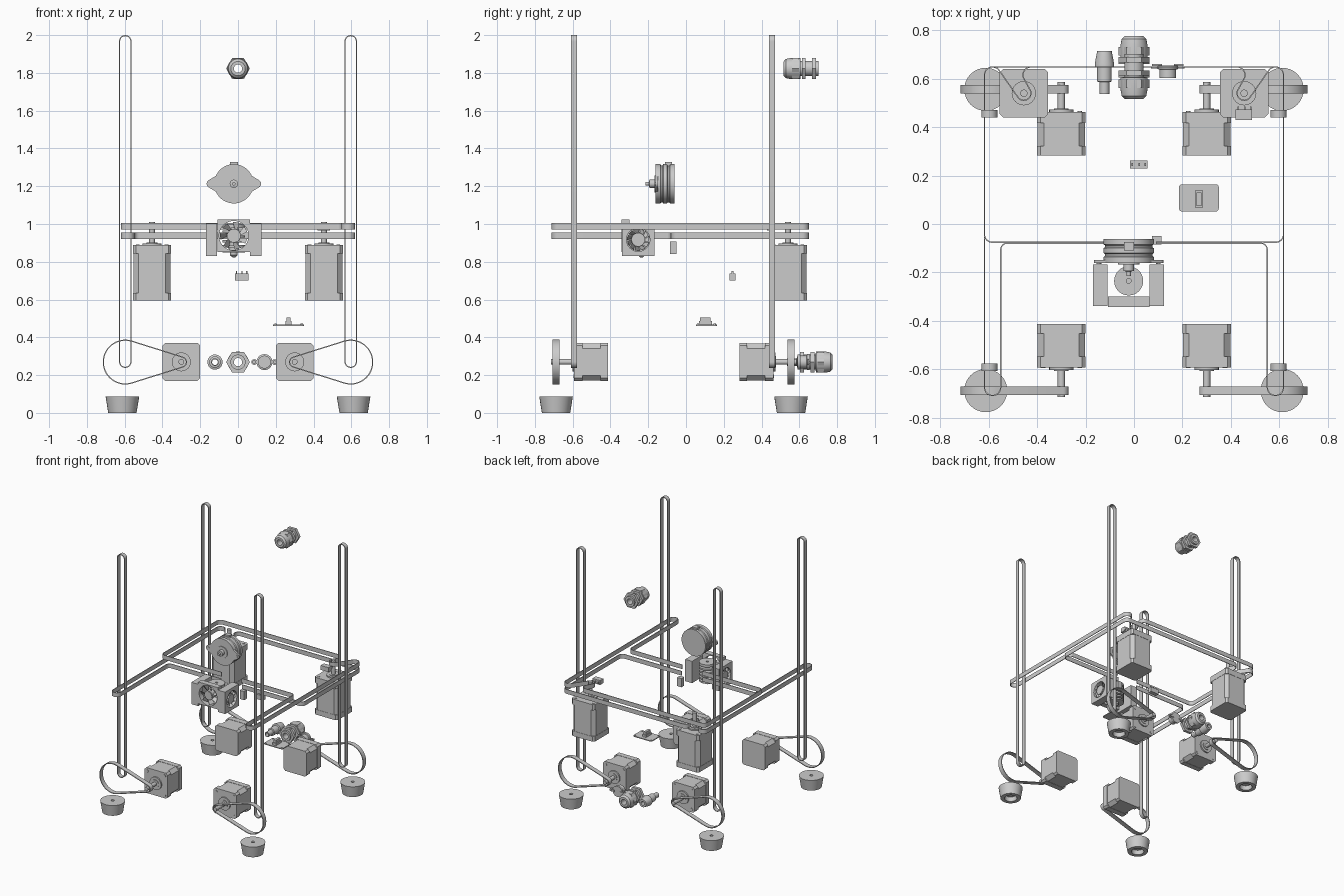
import bpy, bmesh
from math import sin, cos, pi, radians
from mathutils import Matrix, Vector
from mathutils.geometry import convex_hull_2d

if "Cube" in bpy.data.objects:
    bpy.data.objects.remove(bpy.data.objects["Cube"])

# local z points along the named world axis
AXIS = {'Z': Matrix.Identity(4),
        '-Y': Matrix.Rotation(pi / 2, 4, 'X'), 'Y': Matrix.Rotation(-pi / 2, 4, 'X'),
        'X': Matrix.Rotation(pi / 2, 4, 'Y'), '-X': Matrix.Rotation(-pi / 2, 4, 'Y')}


def emit(name, verts, faces, loc=(0, 0, 0), axis='Z'):
    me = bpy.data.meshes.new(name)
    me.from_pydata(verts, [], faces)
    bm = bmesh.new()
    bm.from_mesh(me)
    bmesh.ops.remove_doubles(bm, verts=bm.verts, dist=1e-5)
    bmesh.ops.recalc_face_normals(bm, faces=bm.faces)
    bm.to_mesh(me)
    bm.free()
    ob = bpy.data.objects.new(name, me)
    ob.matrix_world = Matrix.Translation(loc) @ AXIS[axis]
    bpy.context.collection.objects.link(ob)
    return ob


def prism(name, pts, z0, z1, loc=(0, 0, 0), axis='Z'):
    n = len(pts)
    v = [(x, y, z) for z in (z0, z1) for x, y in pts]
    f = [(i, (i + 1) % n, n + (i + 1) % n, n + i) for i in range(n)]
    return emit(name, v, f + [tuple(range(n)), tuple(range(n, 2 * n))], loc, axis)


def box(name, x0, x1, y0, y1, z0, z1):
    return prism(name, [(x0, y0), (x1, y0), (x1, y1), (x0, y1)], z0, z1)


def lathe(name, prof, loc, axis='Z', n=32):
    m, closed = len(prof), prof[0][0] > 0
    v = [(r * cos(2 * pi * i / n), r * sin(2 * pi * i / n), h) for i in range(n) for r, h in prof]
    f = [(i * m + j, i * m + (j + 1) % m, (i + 1) % n * m + (j + 1) % m, (i + 1) % n * m + j)
         for i in range(n) for j in range(m if closed else m - 1)]
    return emit(name, v, f, loc, axis)


def disc(name, r, z0, z1, loc, axis='Z', n=32):
    return lathe(name, [(0, z0), (r, z0), (r, z1), (0, z1)], loc, axis, n)


def ring(name, outer, inner, z0, z1, loc=(0, 0, 0), axis='Z', closed=True):
    n = len(outer)
    v = [(*p, z) for a, b in zip(outer, inner) for p, z in ((a, z0), (b, z0), (b, z1), (a, z1))]
    f = [(i * 4 + j, i * 4 + (j + 1) % 4, (i + 1) % n * 4 + (j + 1) % 4, (i + 1) % n * 4 + j)
         for i in range(n if closed else n - 1) for j in range(4)]
    if not closed:
        f += [(0, 1, 2, 3), tuple(range(4 * n - 4, 4 * n))]
    return emit(name, v, f, loc, axis)


def arc(cx, cy, r, a0, a1, n=12):
    return [(cx + r * cos(radians(a0 + (a1 - a0) * i / n)), cy + r * sin(radians(a0 + (a1 - a0) * i / n)))
            for i in range(n + 1)]


def hull(*circles):
    pts = [Vector(p) for c in circles for p in arc(*c, 0, 360, 48)[:-1]]
    return [tuple(pts[i]) for i in convex_hull_2d(pts)]


def belt(name, pts, z0, z1, loc=(0, 0, 0), axis='Z', closed=True, t=0.006):
    inner, n = [], len(pts)
    for i, p in enumerate(pts):
        a = pts[i - 1] if closed or i else p
        b = pts[(i + 1) % n] if closed or i < n - 1 else p
        d = (Vector(b) - Vector(a)).normalized()
        inner.append((p[0] - d.y * t, p[1] + d.x * t))
    return ring(name, pts, inner, z0, z1, loc, axis, closed)


def chamfered(h, c):
    k = h - c
    return [(h, -k), (h, k), (k, h), (-k, h), (-h, k), (-h, -k), (-k, -h), (k, -h)]


def motor(name, loc, axis, length):
    prism(name + "_front_cap", chamfered(0.1, 0.014), -0.045, 0, loc, axis)
    prism(name + "_body", chamfered(0.098, 0.026), 0.04 - length, -0.045, loc, axis)
    prism(name + "_rear_cap", chamfered(0.1, 0.014), -length, 0.04 - length, loc, axis)
    lathe(name + "_shaft", [(0, 0), (0.05, 0), (0.05, 0.01), (0.03, 0.01), (0.03, 0.014),
                            (0.015, 0.014), (0.015, 0.123), (0, 0.123)], loc, axis)
    for sx in (-1, 1):
        for sy in (-1, 1):
            off = AXIS[axis] @ Vector((sx * 0.076, sy * 0.076, 0))
            disc(name + "_bolt", 0.01, 0, 0.003, Vector(loc) + off, axis, 12)


def fan(name, loc, axis, half, depth, hole, hub, blades):
    sq = [(half * cos(a) / max(abs(cos(a)), abs(sin(a))), half * sin(a) / max(abs(cos(a)), abs(sin(a))))
          for a in (pi * i / 24 for i in range(48))]
    ring(name + "_frame", sq, arc(0, 0, hole, 0, 360, 48)[:-1], -depth, 0, loc, axis)
    disc(name + "_hub", hub, -depth, -0.006, loc, axis)
    v, f = [], []
    for k in range(blades):
        a = 2 * pi * k / blades
        for r, z, t in ((hub * .9, -.008, 0), (hole * .95, -.008, .3), (hole * .95, -depth * .8, .75), (hub * .9, -depth * .8, .5)):
            v.append((r * cos(a + t), r * sin(a + t), z))
        f.append(tuple(range(4 * k, 4 * k + 4)))
    emit(name + "_blades", v, f, loc, axis)


# rubber feet, lift belts, lift motors and their drive belts at the four corners
for s, side in ((-1, "left"), (1, "right")):
    for end, ax, fy, by, my in (("front", '-Y', -0.688, -0.592, -0.592), ("back", 'Y', 0.556, 0.455, 0.463)):
        tag = f"{end}_{side}"
        lathe("foot_" + tag, [(0.012, 0.087), (0.089, 0.087), (0.075, 0), (0.046, 0), (0.042, 0.035), (0.012, 0.035)],
              (s * 0.612, fy, 0))
        belt("lift_belt_" + tag, hull((0, -0.848, 0.033), (0, 0.848, 0.033)), -0.016, 0.016,
             (s * 0.597, by, 1.119), '-Y')
        motor("lift_motor_" + tag, (s * 0.3, my, 0.27), ax, 0.18)
        belt("drive_belt_" + tag, hull((s * 0.597, 0, 0.119), (s * 0.3, 0, 0.03)), -0.018, 0.018,
             (0, fy, 0.269), '-Y')
    motor("gantry_motor_" + side, (s * 0.455, 0.54, 0.888), 'Z', 0.292)

# crossed gantry belts: one path, mirrored for the second level
path = ([(-0.09, -0.077)] + arc(-0.523, -0.107, 0.03, 90, 180) + arc(-0.584, -0.675, 0.031, 0, -180)
        + arc(-0.584, 0.615, 0.031, 180, 30) + arc(-0.455, 0.54, 0.032, 215, 380)
        + arc(-0.425, 0.615, 0.031, 200, 90) + arc(0.584, 0.615, 0.031, 90, 0)
        + arc(0.585, -0.043, 0.03, 0, -90) + [(0.09, -0.073)])
belt("gantry_belt_lower", path, 0.92, 0.954, closed=False, t=0.005)
belt("gantry_belt_upper", [(-x, y) for x, y in path], 0.97, 1.004, closed=False, t=-0.005)

# round feeder motor with eared flange and gear
C = (-0.022, -0.062, 1.213)
lathe("feeder_motor_body", [(0, 0), (0.104, 0), (0.104, 0.022), (0.098, 0.026), (0.098, 0.034), (0.104, 0.038),
                            (0.104, 0.058), (0.098, 0.062), (0.098, 0.07), (0.104, 0.074), (0.104, 0.1), (0, 0.1)],
      C, '-Y', 48)
prism("feeder_motor_flange", hull((0, 0, 0.085), (-0.122, 0, 0.022), (0.122, 0, 0.022)), 0.086, 0.1, C, '-Y')
lathe("feeder_gear", [(0, 0.1), (0.045, 0.1), (0.045, 0.106), (0.022, 0.106), (0.022, 0.132), (0.009, 0.134),
                      (0.009, 0.152), (0, 0.152)], C, '-Y', 20)
for sx in (-1, 1):
    disc("feeder_flange_screw", 0.01, 0.1, 0.104, (C[0] + sx * 0.122, C[1], C[2]), '-Y', 12)
box("feeder_plug", -0.042, 0.0, -0.11, -0.075, 1.3, 1.328)

# tool head: finned heat sink, front fan, two side blowers, limit switch
fins = [(0, 0.85)]
for k in range(6):
    z = 0.85 + k * 0.026
    fins += [(0.06, z), (0.06, z + 0.012), (0.025, z + 0.012), (0.025, z + 0.026)]
fins[-1] = (0.06, 0.992)
lathe("heat_sink", fins + [(0.06, 1.0), (0.01, 1.0), (0.01, 0.99), (0, 0.99)], (-0.022, -0.235, 0))
lathe("nozzle", [(0, 0.85), (0.02, 0.85), (0.02, 0.835), (0.006, 0.822), (0, 0.822)], (-0.022, -0.235, 0), n=16)
fan("front_fan", (-0.022, -0.342, 0.938), '-Y', 0.086, 0.042, 0.078, 0.036, 7)
for sx in (-1, 1):
    disc("front_fan_strut_hub", 0.03, 0, 0.002, (-0.022, -0.336, 0.938), '-Y', 24)
for s, ax, x in ((-1, '-X', -0.17), (1, 'X', 0.124)):
    fan("side_blower", (x, -0.253, 0.917), ax, 0.086, 0.05, 0.062, 0.036, 11)
    xs = sorted((x - s * 0.05, x - s * 0.06))
    box("side_blower_back", *xs, -0.339, -0.167, 0.831, 1.003)
box("toolhead_switch", 0.075, 0.113, -0.085, -0.05, 0.84, 0.908)

# small limit switches
box("rear_switch", 0.42, 0.487, 0.43, 0.472, 0.965, 1.0)
box("loose_switch", -0.017, 0.055, 0.23, 0.262, 0.7, 0.738)
for x in (-0.01, 0.018, 0.043):
    box("loose_switch_pin", x, x + 0.006, 0.24, 0.252, 0.738, 0.752)
    box("rear_switch_pin", x + 0.437, x + 0.443, 0.47, 0.485, 0.975, 0.99)


# cable glands: domed cap, two hex nuts and a bored thread
def gland(name, loc, axis):
    lathe(name + "_body", [(0.022, 0), (0.038, 0), (0.051, -0.012), (0.056, -0.04), (0.056, -0.088), (0.04, -0.09),
                           (0.04, -0.185), (0.022, -0.185)], loc, axis)
    for a, b in ((-0.045, -0.08), (-0.096, -0.116), (-0.15, -0.172)):
        lathe(name + "_nut", [(0.038, a), (0.063, a), (0.063, b), (0.038, b)], loc, axis, 6)


gland("upper_gland", (0, 0.517, 1.823), '-Y')
gland("lower_gland", (0, 0.776, 0.269), 'Y')

# push-fit tube connector
lathe("tube_connector", [(0.015, 0), (0.02, 0), (0.02, 0.05), (0.03, 0.052), (0.03, 0.11), (0.04, 0.114),
                         (0.04, 0.125), (0.03, 0.178), (0.015, 0.178)], (-0.122, 0.536, 0.269), 'Y')
# thermal cut-off with eared flange
T = (0.14, 0.655, 0.269)
lathe("cutoff_cup", [(0, 0), (0.042, 0), (0.042, 0.015), (0.034, 0.018), (0.034, 0.052), (0, 0.052)], T, '-Y')
belt("cutoff_ear_left", hull((-0.054, 0, 0.015)), 0.006, 0.012, T, '-Y', t=0.008)
belt("cutoff_ear_right", hull((0.054, 0, 0.015)), 0.006, 0.012, T, '-Y', t=0.008)
for s in (-1, 1):
    box("cutoff_terminal", 0.14 + s * 0.045 - 0.02, 0.14 + s * 0.045 + 0.02, 0.652, 0.66, 0.262, 0.276)

# sensor board
plate = [(x, y, 0.012) for x in (0.198, 0.338) for y in (0.064, 0.152)]
prism("sensor_board", hull(*plate), 0.461, 0.468)
box("sensor_board_block", 0.252, 0.284, 0.068, 0.138, 0.468, 0.486)
box("sensor_board_slot", 0.258, 0.278, 0.075, 0.13, 0.486, 0.506)
for x, y, r in plate:
    disc("sensor_board_screw", 0.006, 0.468, 0.472, (x, y, 0), n=12)

# smooth round surfaces, keep hard edges
bpy.ops.object.select_all(action='SELECT')
bpy.context.view_layer.objects.active = bpy.context.collection.objects[0]
bpy.ops.object.shade_smooth_by_angle(angle=radians(30))
